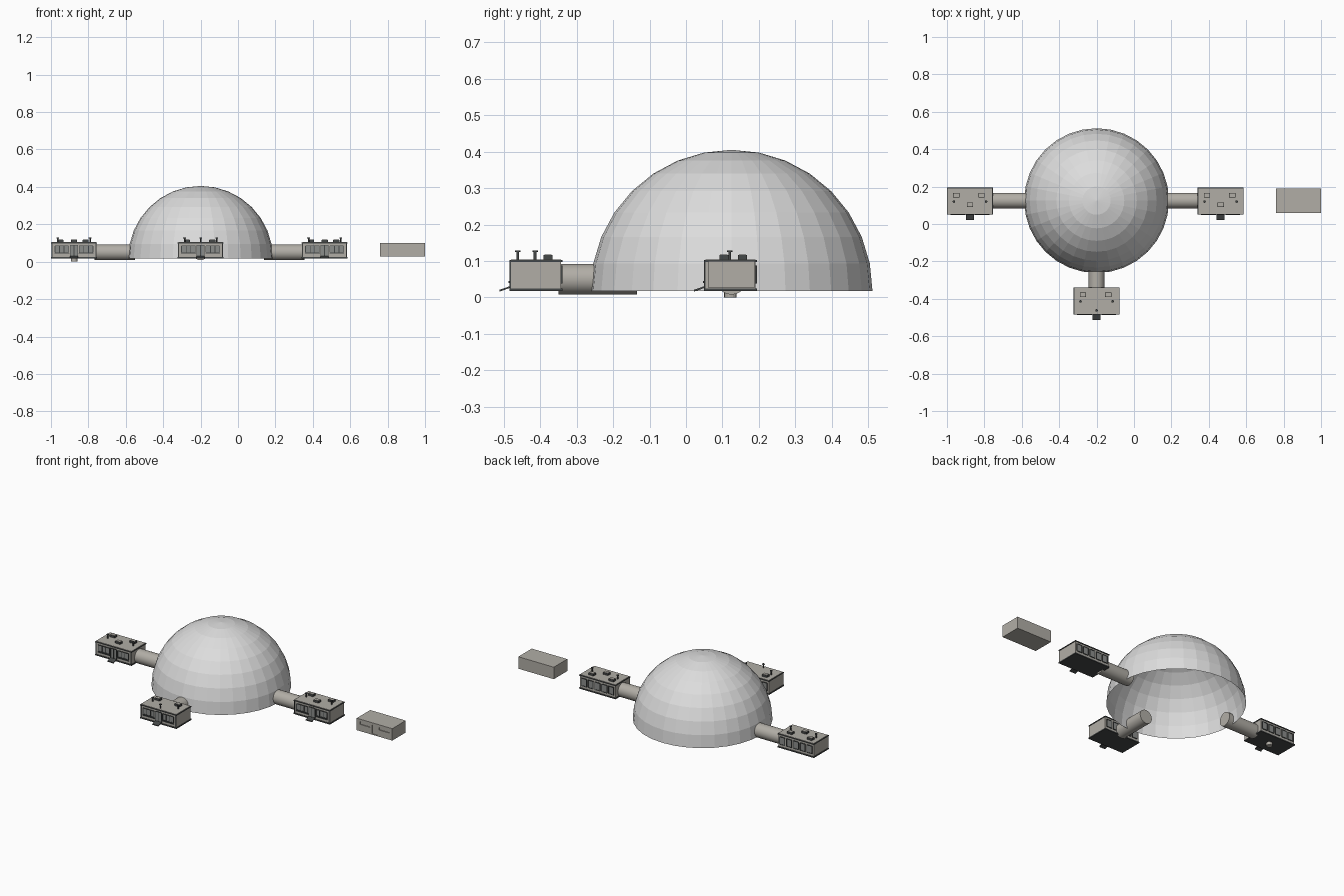
import bpy, bmesh, math
from mathutils import Matrix, Vector

if "Cube" in bpy.data.objects:
    bpy.data.objects.remove(bpy.data.objects["Cube"], do_unlink=True)


def material(name, colour):
    m = bpy.data.materials.new(name)
    m.use_nodes = True
    m.diffuse_color = (*colour, 1)
    m.node_tree.nodes["Principled BSDF"].inputs["Base Color"].default_value = (*colour, 1)
    return m


SHELL = material("pale grey shell", (0.72, 0.72, 0.72))
WALL = material("warm grey wall", (0.44, 0.42, 0.38))
TRIM = material("dark grey trim", (0.06, 0.065, 0.065))
PANE = material("dull grey pane", (0.26, 0.27, 0.26))


def finish(name, bm, mat, origin=(0, 0, 0)):
    mesh = bpy.data.meshes.new(name)
    bm.to_mesh(mesh)
    bm.free()
    mesh.materials.append(mat)
    obj = bpy.data.objects.new(name, mesh)
    obj.location = origin
    bpy.context.collection.objects.link(obj)
    return obj


def add_box(bm, x, y, z):
    """Add a box from (low, high) ranges on each axis."""
    lo, hi = Vector((x[0], y[0], z[0])), Vector((x[1], y[1], z[1]))
    bmesh.ops.create_cube(bm, size=1, matrix=Matrix.Translation((lo + hi) / 2) @ Matrix.Diagonal((*(hi - lo), 1)))


def boxes(name, mat, ranges, origin=(0, 0, 0)):
    bm = bmesh.new()
    for r in ranges:
        add_box(bm, *r)
    return finish(name, bm, mat, origin)


def add_rod(bm, x, y, low, high, radius, sides=12):
    bmesh.ops.create_cone(bm, cap_ends=True, segments=sides, radius1=radius, radius2=radius,
                          depth=high - low, matrix=Matrix.Translation((x, y, (low + high) / 2)))


def around(x, half):
    return (x - half, x + half)


# Faceted half-sphere dome, open below
CENTRE = Vector((-0.2, 0.125, 0.018))
bm = bmesh.new()
bmesh.ops.create_uvsphere(bm, u_segments=32, v_segments=16, radius=0.387)
bmesh.ops.delete(bm, geom=[v for v in bm.verts if v.co.z < -0.001], context='VERTS')
finish("dome", bm, SHELL, CENTRE)


# Round corridors running out of the dome
def corridor(name, direction, inner, outer):
    d = Vector(direction)
    bm = bmesh.new()
    bmesh.ops.create_cone(bm, cap_ends=True, segments=32, radius1=0.042, radius2=0.042,
                          depth=outer - inner, matrix=d.to_track_quat('Z', 'Y').to_matrix().to_4x4())
    for f in bm.faces:
        f.smooth = len(f.verts) == 4
    mid = CENTRE + d * (inner + outer) / 2
    finish(name, bm, WALL, (mid.x, mid.y, 0.05))


corridor("right_corridor", (-1, 0, 0), 0.35, 0.567)
corridor("left_corridor", (1, 0, 0), 0.34, 0.555)
corridor("front_corridor", (0, -1, 0), 0.26, 0.475)

WIDE, DEEP = 0.12, 0.069     # half size of a cabin body


def window(cx, half, low, high, face, side, count):
    """Ranges of the frame bars and panes of one window on the front or back."""
    def depth(d):
        return tuple(sorted((face - side * 0.001, face + side * d)))
    t = 0.002
    frame = [((cx - half, cx + half), depth(0.004), around(z, t)) for z in (low, high)]
    frame += [(around(cx - half + 2 * half * i / count, t), depth(0.004), (low, high))
              for i in range(count + 1)]
    return frame, [((cx - half, cx + half), depth(0.002), (low, high))]


def cabin(name, cx, cy, extra_box, extra_pole):
    at = (cx, cy, 0)
    boxes(name + "_body", WALL, [((-WIDE, WIDE), (-DEEP, DEEP), (0.022, 0.1))], at)
    # Floor slab and roof rim
    edge = ((-0.123, 0.123), (-0.0725, 0.0725))
    boxes(name + "_slabs", TRIM, [(*edge, (0.018, 0.025)), (*edge, (0.097, 0.102))], at)
    boxes(name + "_roof", WALL, [(around(0, 0.119), around(0, 0.0685), (0.1, 0.104))], at)

    # Windows and doors on the front, a window row on the back
    frames, panes = [], []
    openings = [(sx * 0.065, 0.037, 0.048, 0.085, -DEEP, -1, 3) for sx in (-1, 1)]
    openings.append((0, 0.02, 0.026, 0.088, -DEEP, -1, 2))
    openings += [(i * 0.046, 0.017, 0.04, 0.085, DEEP, 1, 1) for i in range(-2, 3)]
    for o in openings:
        f, p = window(*o)
        frames += f
        panes += p
    for sx in (-1, 1):
        frames.append((around(sx * 0.065, 0.04), (-DEEP - 0.006, -DEEP), (0.04, 0.045)))
        frames.append((around(sx * 0.117, 0.002), (-DEEP - 0.003, -DEEP), (0.025, 0.097)))
    boxes(name + "_frames", TRIM, frames, at)
    boxes(name + "_panes", PANE, panes, at)

    # Sloping entry ramp
    bm = bmesh.new()
    add_box(bm, (-0.021, 0.021), (-0.1, -0.068), (0.022, 0.027))
    for v in bm.verts:
        if v.co.y < -0.09:
            v.co.z -= 0.006
        else:
            v.co.z += 0.005
    finish(name + "_ramp", bm, TRIM, at)

    # Roof vents with pale lids
    spots = [(-0.073, 0.033), (0.062, 0.033)] + extra_box
    boxes(name + "_vents", TRIM,
          [(around(x, 0.017), around(y, 0.012), (0.103, 0.116)) for x, y in spots], at)
    boxes(name + "_vent_lids", WALL,
          [(around(x, 0.015), around(y, 0.01), (0.115, 0.118)) for x, y in spots], at)

    # Thin chimneys with caps
    bm = bmesh.new()
    for x, y in [(-0.086, -0.002), (0.086, -0.002)] + extra_pole:
        add_rod(bm, x, y, 0.1, 0.126, 0.004)
        add_rod(bm, x, y, 0.124, 0.129, 0.007)
    finish(name + "_chimneys", bm, TRIM, at)


cabin("right_cabin", -0.877, 0.122, [(0, -0.018)], [])
cabin("left_cabin", 0.463, 0.122, [(0, -0.018)], [])
cabin("front_cabin", -0.2, -0.412, [], [(0, -0.05)])

# Small drain stub beneath the right cabin
bm = bmesh.new()
add_rod(bm, -0.875, 0.122, 0, 0.02, 0.017, 16)
finish("drain_stub", bm, WALL)

# Detached plain cabin with recessed windows and door
plain = boxes("plain_cabin", WALL, [((0.76, 1.0), (0.06, 0.19), (0.027, 0.1))])
cutter = boxes("recess_cutter", WALL, [
    ((0.782, 0.85), (0.05, 0.065), (0.068, 0.085)),
    ((0.862, 0.9), (0.05, 0.065), (0.031, 0.086)),
    ((0.912, 0.982), (0.05, 0.065), (0.068, 0.085))])
cutter.hide_render = True
cut = plain.modifiers.new("recesses", 'BOOLEAN')
cut.operation, cut.solver, cut.object = 'DIFFERENCE', 'EXACT', cutter
bpy.context.view_layer.objects.active = plain
bpy.ops.object.modifier_apply(modifier=cut.name)
bpy.data.objects.remove(cutter, do_unlink=True)
